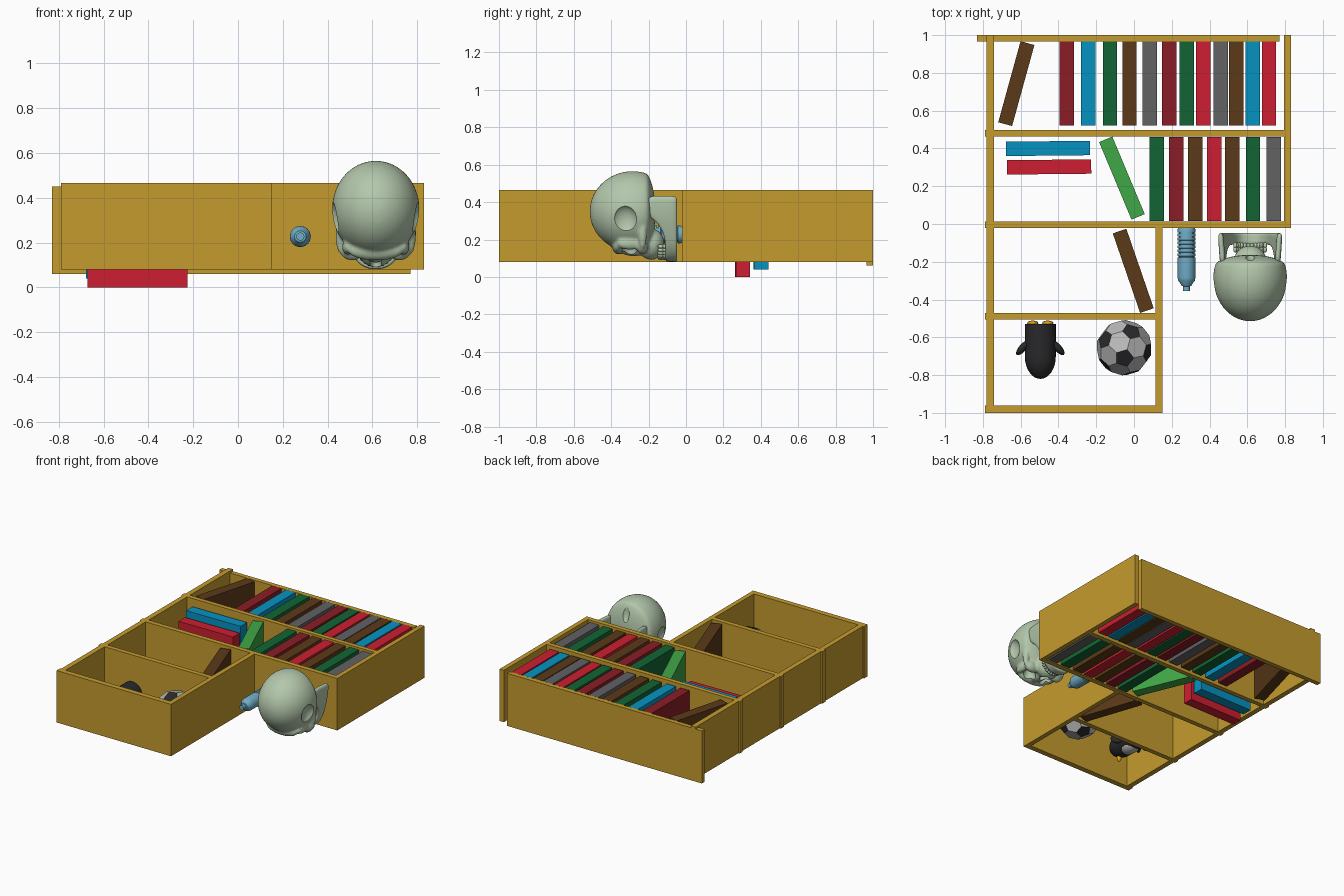
import bpy, bmesh, math
from mathutils import Matrix, Vector

if "Cube" in bpy.data.objects:
    bpy.data.objects.remove(bpy.data.objects["Cube"])


def mat(name, r, g, b):
    m = bpy.data.materials.new(name)
    m.diffuse_color = [(c / 255) ** 2.2 for c in (r, g, b)] + [1]
    m.use_nodes = True
    m.node_tree.nodes["Principled BSDF"].inputs["Base Color"].default_value = m.diffuse_color
    return m


WOOD = mat("wood", 196, 154, 50)
RED = mat("red", 204, 36, 52)
DARK = mat("dark_red", 136, 34, 42)
BLUE = mat("blue", 15, 145, 192)
GREEN = mat("green", 25, 100, 55)
LIME = mat("light_green", 66, 166, 72)
BROWN = mat("brown", 92, 60, 30)
GREY = mat("grey", 98, 98, 100)
BONE = mat("bone", 178, 198, 170)
STEEL = mat("pale_blue", 112, 172, 198)
BLACK = mat("black", 45, 45, 47)
WHITE = mat("white", 185, 185, 185)
YELLOW = mat("yellow", 225, 160, 30)


def finish(name, bm, mats, smooth=None):
    me = bpy.data.meshes.new(name)
    bm.to_mesh(me)
    bm.free()
    for m in mats:
        me.materials.append(m)
    ob = bpy.data.objects.new(name, me)
    bpy.context.collection.objects.link(ob)
    if smooth:
        soften(ob, smooth)
    return ob


def soften(ob, angle):
    bpy.ops.object.select_all(action='DESELECT')
    ob.select_set(True)
    bpy.context.view_layer.objects.active = ob
    bpy.ops.object.shade_smooth_by_angle(angle=math.radians(angle))


def add_box(bm, c, size, rot=0):
    M = Matrix.Translation(c) @ Matrix.Rotation(math.radians(rot), 4, 'Z') @ Matrix.Diagonal((*size, 1))
    return bmesh.ops.create_cube(bm, size=1, matrix=M)["verts"]


def add_ball(bm, c, r, seg=32, rings=20):
    M = Matrix.Translation(c) @ Matrix.Diagonal((*r, 1))
    return bmesh.ops.create_uvsphere(bm, u_segments=seg, v_segments=rings, radius=1, matrix=M)["verts"]


def box(name, x0, x1, y0, y1, z0, z1, m):
    bm = bmesh.new()
    add_box(bm, ((x0 + x1) / 2, (y0 + y1) / 2, (z0 + z1) / 2), (x1 - x0, y1 - y0, z1 - z0))
    return finish(name, bm, [m])


def book(name, x, y, rot, m, z0=0.085, z1=0.45, w=0.076, length=0.445):
    bm = bmesh.new()
    add_box(bm, (x, y, (z0 + z1) / 2), (w, length, z1 - z0), rot)
    return finish(name, bm, [m])


# Shelf boards (the bookcase lies on its back)
box("end_board", -0.83, 0.77, 0.966, 1.0, 0.06, 0.45, WOOD)
for name, *b in [("left_side", -0.78, -0.742, -0.995, 1.0), ("right_side", 0.795, 0.83, -0.022, 1.0),
                 ("shelf_upper", -0.79, 0.795, 0.463, 0.497), ("shelf_middle", -0.79, 0.83, -0.022, 0.014),
                 ("shelf_lower", -0.79, 0.15, -0.505, -0.47), ("far_board", -0.79, 0.15, -1.0, -0.96),
                 ("short_side", 0.115, 0.15, -0.995, -0.022)]:
    box(name, *b, 0.08, 0.465, WOOD)

# Upright books
row1 = zip((-.356, -.243, -.127, -.024, .084, .187, .28, .367, .459, .541, .628, .715),
           (DARK, BLUE, GREEN, BROWN, GREY, DARK, GREEN, RED, GREY, BROWN, BLUE, RED))
for i, (x, m) in enumerate(row1):
    book(f"book_row_one_{i}", x, 0.743, 0, m)
row2 = zip((.121, .224, .325, .425, .52, .63, .739), (GREEN, DARK, BROWN, RED, BROWN, GREEN, GREY))
for i, (x, m) in enumerate(row2):
    book(f"book_row_two_{i}", x, 0.239, 0, m)

# Leaning and stacked books
book("leaning_book_a", -0.623, 0.743, -15.4, BROWN)
book("leaning_book_b", -0.064, 0.243, 22.7, LIME)
book("leaning_book_c", -0.004, -0.248, 19, BROWN)
book("stacked_book_blue", -0.456, 0.40, 90.6, BLUE, 0.04, 0.42)
book("stacked_book_red", -0.449, 0.302, 90.6, RED, 0.0, 0.38)

# Ribbed handle, turned about the y axis: (y, radius)
prof = [(-.022, 0), (-.022, .045)]
for i in range(7):
    y = -.03 - i * .021
    prof += [(y, .047), (y - .014, .047), (y - .016, .041), (y - .02, .041)]
prof += [(-.178, .047), (-.285, .047), (-.30, .044), (-.318, .03), (-.328, .026),
         (-.33, .018), (-.355, .018), (-.355, 0)]
bm = bmesh.new()
vs = [bm.verts.new((.278 + r, y, .227)) for y, r in prof]
es = [bm.edges.new(p) for p in zip(vs, vs[1:])]
bmesh.ops.spin(bm, geom=vs + es, cent=(.278, 0, .227), axis=(0, 1, 0), angle=math.tau, steps=24)
bmesh.ops.remove_doubles(bm, verts=bm.verts, dist=1e-4)
bmesh.ops.recalc_face_normals(bm, faces=bm.faces)
finish("ribbed_handle", bm, [STEEL], 30)

# Football: truncated icosahedron
bm = bmesh.new()
bmesh.ops.create_icosphere(bm, subdivisions=1, radius=0.17)
bmesh.ops.bevel(bm, geom=bm.verts[:], offset=33.333, offset_type='PERCENT', affect='VERTICES', segments=1)
for f in bm.faces:
    f.material_index = int(len(f.verts) == 5)
for v in bm.verts:
    v.co = Matrix.Rotation(0.4, 3, 'X') @ v.co.normalized() * 0.148 + Vector((-.052, -.655, .226))
finish("football", bm, [WHITE, BLACK])

# Toy bird: domed body, wings, pale belly, beak, feet
px, pz = -.496, .2
bm = bmesh.new()
prof = [(-.53, 0), (-.53, .082), (-.70, .082)]
prof += [(-.70 - .12 * math.sin(a), .082 * math.cos(a)) for a in [math.pi / 2 * i / 8 for i in range(1, 9)]]
vs = [bm.verts.new((px + r, y, pz)) for y, r in prof]
es = [bm.edges.new(p) for p in zip(vs, vs[1:])]
bmesh.ops.spin(bm, geom=vs + es, cent=(px, 0, pz), axis=(0, 1, 0), angle=math.tau, steps=24)
bmesh.ops.remove_doubles(bm, verts=bm.verts, dist=1e-4)
bmesh.ops.recalc_face_normals(bm, faces=bm.faces)
for s in (-1, 1):
    wing = add_ball(bm, (0, 0, 0), (.02, .05, .04), 16, 10)
    M = Matrix.Translation((px + s * .092, -.655, pz)) @ Matrix.Rotation(s * math.radians(42), 4, 'Z')
    bmesh.ops.transform(bm, matrix=M, verts=wing)
finish("toy_bird_body", bm, [BLACK], 40)
bm = bmesh.new()
add_ball(bm, (px, -.63, pz - .04), (.062, .095, .05), 24, 14)
finish("toy_bird_belly", bm, [WHITE], 60)
bm = bmesh.new()
add_ball(bm, (px, -.75, pz - .08), (.018, .014, .03), 12, 8)
for s in (-1, 1):
    add_ball(bm, (px + s * .04, -.525, pz - .06), (.03, .014, .05), 12, 8)
finish("toy_bird_beak_and_feet", bm, [YELLOW], 60)

# Skull: crown toward -y, face toward -z
cx = .615
bm = bmesh.new()
for v in add_ball(bm, (cx, -.285, .35), (.195, .23, .215), 48, 32):
    if v.co.y > -.21:
        v.co.y = -.21 + (v.co.y + .21) * .3
add_ball(bm, (cx, -.19, .175), (.085, .075, .085))
add_ball(bm, (cx, -.27, .16), (.05, .10, .05))
add_ball(bm, (cx, -.36, .165), (.125, .035, .045))
for s in (-1, 1):
    add_ball(bm, (cx + s * .105, -.235, .165), (.055, .032, .045))
    add_ball(bm, (cx + s * .158, -.232, .245), (.022, .024, .095))
    add_ball(bm, (cx + s * .125, -.30, .18), (.025, .07, .035))
skull = finish("skull", bm, [BONE])
bm = bmesh.new()
add_ball(bm, (cx, -.225, .10), (.026, .045, .05), 16, 12)
add_ball(bm, (cx, -.145, .50), (.035, .05, .09), 16, 12)
for s in (-1, 1):
    add_ball(bm, (cx + s * .072, -.30, .125), (.045, .045, .075), 24, 16)
    add_ball(bm, (cx + s * .21, -.33, .30), (.055, .072, .085), 24, 16)
cutter = finish("skull_socket_cutter", bm, [BONE])
cutter.hide_render = True
rm = skull.modifiers.new("blend", 'REMESH')
rm.mode, rm.voxel_size = 'VOXEL', 0.009
sm = skull.modifiers.new("soften", 'SMOOTH')
sm.iterations = 4
bo = skull.modifiers.new("sockets", 'BOOLEAN')
bo.operation, bo.object, bo.solver = 'DIFFERENCE', cutter, 'EXACT'
dg = bpy.context.evaluated_depsgraph_get()
skull.data = bpy.data.meshes.new_from_object(skull.evaluated_get(dg))
skull.modifiers.clear()
bpy.data.objects.remove(cutter)
soften(skull, 40)

# Jaw: U-shaped band, half path as (x, z, top y, base x flare)
half = [(.145, .435, -.20, .012), (.145, .39, -.225, .012), (.14, .335, -.22, .01), (.135, .29, -.15, .005),
        (.12, .22, -.115, 0), (.10, .16, -.11, 0), (.065, .112, -.11, 0), (.025, .095, -.11, 0)]
path = [(-x, z, y, -f) for x, z, y, f in half] + half[::-1]
bm = bmesh.new()
cols = []
for x, z, top, f in path:
    cols.append([bm.verts.new((cx + x + f * t, top + (-.046 - top) * t, z)) for t in (0, .35, .7, 1)])
for a, b in zip(cols, cols[1:]):
    for i in range(3):
        bm.faces.new((a[i], b[i], b[i + 1], a[i + 1]))
bmesh.ops.recalc_face_normals(bm, faces=bm.faces)
jaw = finish("jaw", bm, [BONE], 50)
so = jaw.modifiers.new("thickness", 'SOLIDIFY')
so.thickness, so.offset = 0.03, 0
sub = jaw.modifiers.new("round", 'SUBSURF')
sub.levels = sub.render_levels = 2

# Teeth along both arches
bm = bmesh.new()
for i in range(12):
    a = math.radians(-75 + 150 * i / 11)
    for y in (-.135, -.113):
        add_ball(bm, (cx + .082 * math.sin(a), y, .185 - .085 * math.cos(a)), (.0105, .017, .011), 10, 8)
finish("teeth", bm, [BONE], 60)
